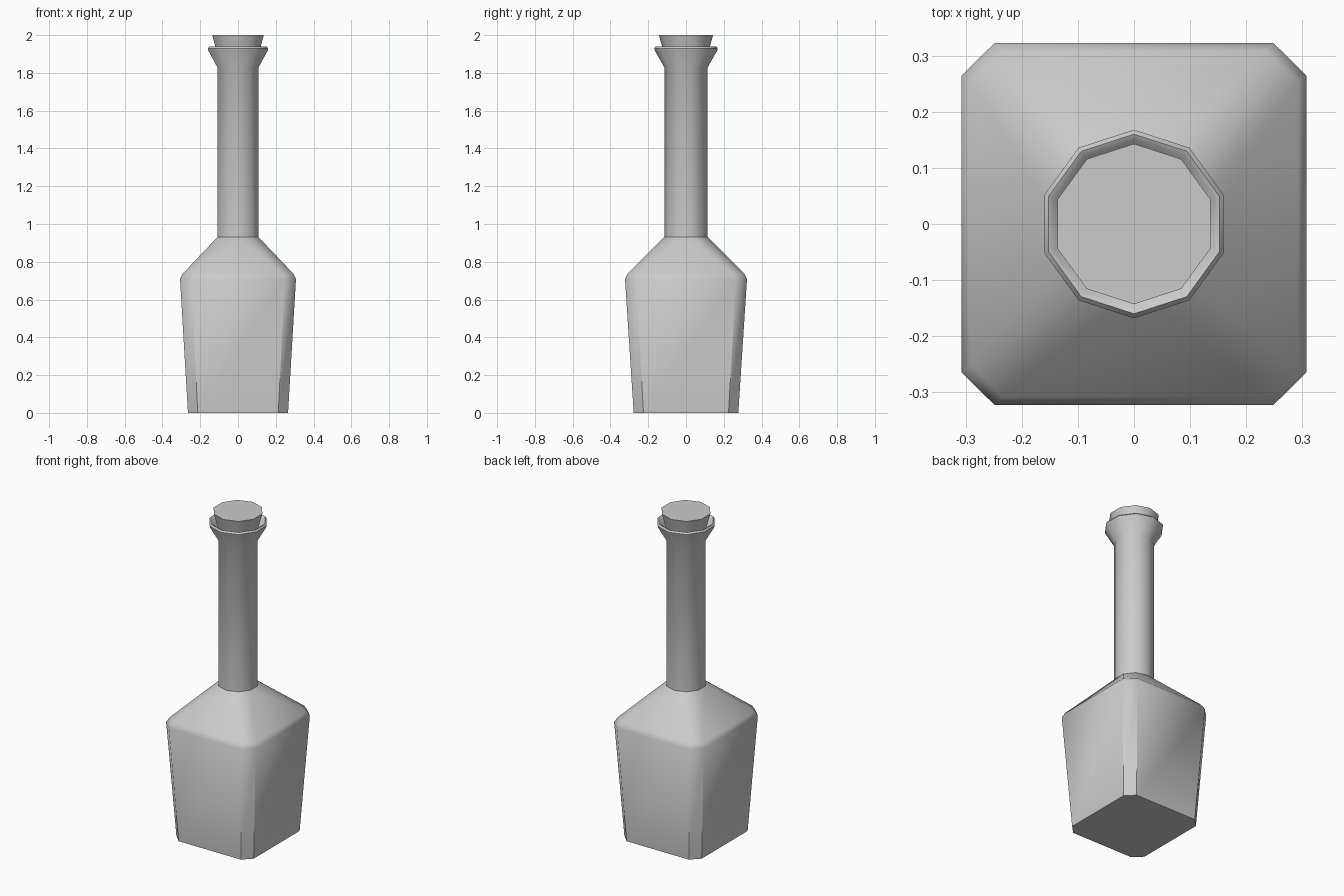
import bpy, bmesh, math

if "Cube" in bpy.data.objects:
    bpy.data.objects.remove(bpy.data.objects["Cube"])


def chamfered(bm, x, y, cx, cy, z):
    """Ring of a rectangle with cut corners; x, y outer half sizes, cx, cy where the cuts start."""
    pts = [(x, -cy), (x, cy), (cx, y), (-cx, y), (-x, cy), (-x, -cy), (-cx, -y), (cx, -y)]
    return [bm.verts.new((px, py, z)) for px, py in pts]


def decagon(bm, r, z):
    angles = [math.radians(18 + 36 * i) for i in range(10)]
    return [bm.verts.new((r * math.cos(a), r * math.sin(a), z)) for a in angles]


def skin(bm, rings):
    for a, b in zip(rings, rings[1:]):
        n = len(a)
        for i in range(n):
            j = (i + 1) % n
            bm.faces.new((a[i], a[j], b[j], b[i]))


def finish(bm, name):
    bmesh.ops.recalc_face_normals(bm, faces=bm.faces[:])
    mesh = bpy.data.meshes.new(name)
    bm.to_mesh(mesh)
    bm.free()
    ob = bpy.data.objects.new(name, mesh)
    bpy.context.collection.objects.link(ob)
    bpy.ops.object.select_all(action='DESELECT')
    ob.select_set(True)
    bpy.context.view_layer.objects.active = ob
    bpy.ops.object.shade_smooth_by_angle(angle=math.radians(40))
    return ob


# Bottle: tapered body with cut corners, shoulder, neck and flared lip
bm = bmesh.new()
body = [chamfered(bm, 0.265, 0.277, 0.213, 0.225, 0.0),
        chamfered(bm, 0.307, 0.323, 0.248, 0.265, 0.71),
        chamfered(bm, 0.292, 0.308, 0.235, 0.252, 0.738)]
skin(bm, body)
bm.faces.new(body[0])
neck_profile = [(0.115, 0.93), (0.115, 1.83), (0.166, 1.92), (0.168, 1.93),
                (0.160, 1.94), (0.150, 1.935), (0.112, 1.87)]
neck = [decagon(bm, r, z) for r, z in neck_profile]
skin(bm, neck)

# Shoulder: hull between the eight-sided body and ten-sided neck, caps removed
sh = bmesh.new()
chamfered(sh, 0.292, 0.308, 0.235, 0.252, 0.738)
decagon(sh, 0.115, 0.93)
bmesh.ops.convex_hull(sh, input=sh.verts[:])
sh.normal_update()
caps = [f for f in sh.faces if abs(f.normal.z) > 0.99]
bmesh.ops.delete(sh, geom=caps, context='FACES')
shoulder = bpy.data.meshes.new("shoulder")
sh.to_mesh(shoulder)
sh.free()
bm.from_mesh(shoulder)
bpy.data.meshes.remove(shoulder)
bmesh.ops.remove_doubles(bm, verts=bm.verts[:], dist=0.0005)
finish(bm, "bottle")

# Stopper: tapered plug in the mouth
bm = bmesh.new()
plug = [decagon(bm, 0.108, 1.87), decagon(bm, 0.143, 2.0)]
skin(bm, plug)
bm.faces.new(plug[0])
bm.faces.new(plug[1])
finish(bm, "stopper")
